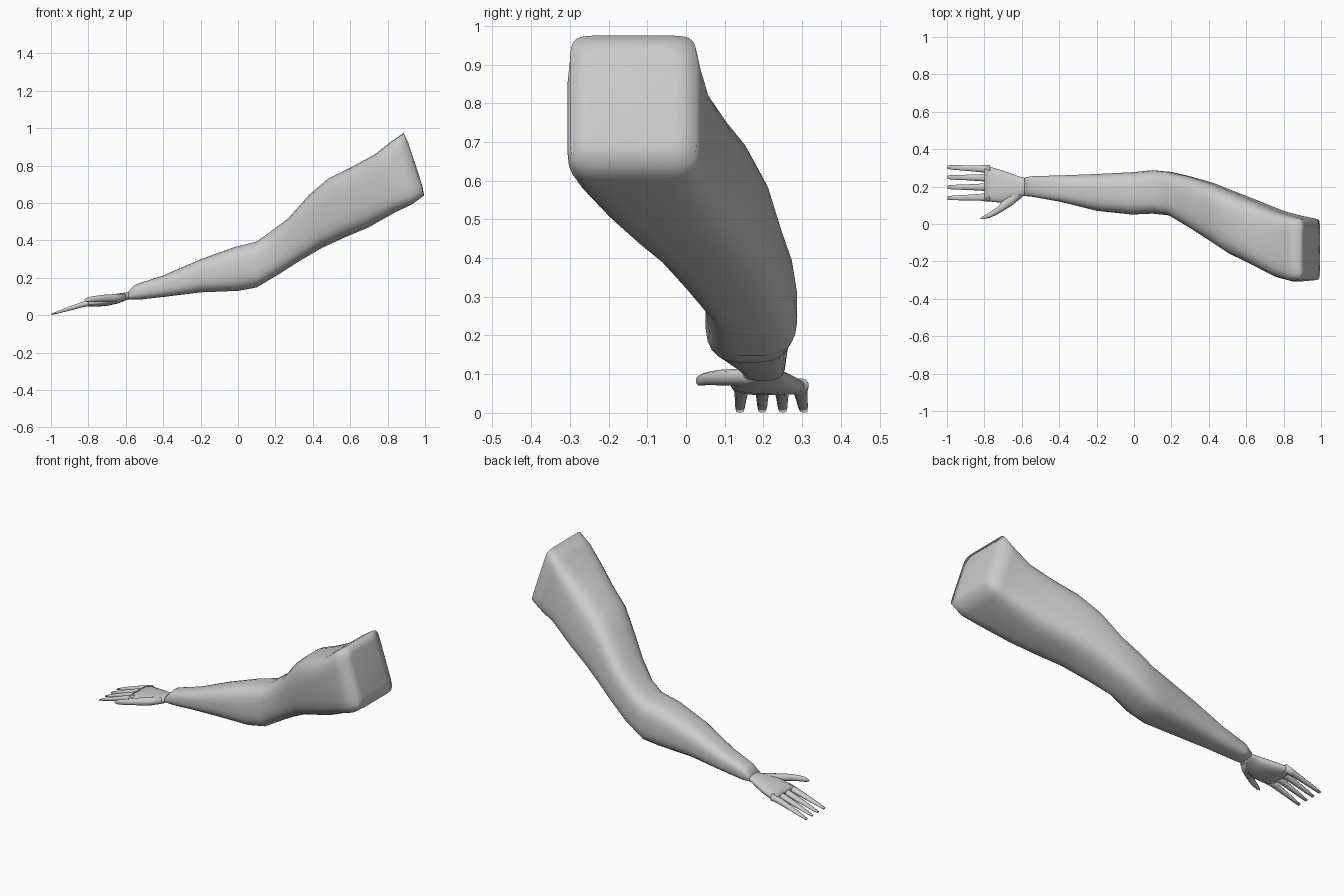
import bpy, bmesh
from math import cos, sin, pi
from mathutils import Vector


def ring(sec, n):
    # section: top x,z / bottom x,z / low y, high y / squareness
    xt, zt, xb, zb, y0, y1, p = sec
    mid = Vector(((xt + xb) / 2, (y0 + y1) / 2, (zt + zb) / 2))
    up = Vector(((xt - xb) / 2, 0, (zt - zb) / 2))
    side = Vector((0, (y1 - y0) / 2, 0))

    def power(v):
        return abs(v) ** (2 / p) * (1 if v >= 0 else -1)
    angles = [2 * pi * (i + 0.5) / n for i in range(n)]
    return mid, [mid + side * power(cos(a)) + up * power(sin(a)) for a in angles]


def loft(name, sections, n, bulge=0.0):
    bm = bmesh.new()
    rings = []
    for sec in sections:
        rings.append([bm.verts.new(c) for c in ring(sec, n)[1]])
    # inset end cap, pushed slightly outwards
    mid, pts = ring(sections[-1], n)
    push = (mid - ring(sections[-2], n)[0]).normalized() * bulge
    rings.append([bm.verts.new(mid + (c - mid) * 0.7 + push) for c in pts])
    for a, b in zip(rings, rings[1:]):
        for i in range(n):
            j = (i + 1) % n
            bm.faces.new((a[i], a[j], b[j], b[i]))
    bm.faces.new(rings[0])
    bm.faces.new(rings[-1])
    bmesh.ops.recalc_face_normals(bm, faces=bm.faces)
    me = bpy.data.meshes.new(name)
    bm.to_mesh(me)
    bm.free()
    for f in me.polygons:
        f.use_smooth = True
    ob = bpy.data.objects.new(name, me)
    bpy.context.collection.objects.link(ob)
    return ob


# forearm, elbow and upper arm
loft("arm", [
    (-.585, .13, -.585, .085, .15, .25, 2.6),
    (-.55, .165, -.53, .083, .145, .256, 2.8),
    (-.40, .213, -.38, .10, .118, .26, 2.8),
    (-.20, .30, -.20, .122, .07, .268, 2.8),
    (-.02, .365, 0, .13, .05, .277, 3),
    (.10, .395, .10, .148, .055, .288, 3.2),
    (.17, .445, .22, .22, .045, .279, 3.2),
    (.27, .52, .33, .29, -.017, .254, 3.2),
    (.38, .645, .45, .36, -.09, .22, 3.2),
    (.48, .73, .57, .415, -.16, .175, 3.4),
    (.60, .79, .70, .47, -.22, .125, 3.6),
    (.73, .86, .84, .55, -.285, .068, 4.5),
    (.82, .93, .93, .592, -.307, .043, 6),
    (.885, .975, .995, .64, -.30, .028, 9),
], 24, 0.008)

# palm
loft("palm", [
    (-.56, .125, -.56, .088, .158, .243, 2.3),
    (-.60, .122, -.60, .080, .147, .250, 2.3),
    (-.64, .117, -.64, .063, .125, .264, 2.3),
    (-.70, .108, -.70, .050, .112, .286, 2.5),
    (-.76, .096, -.76, .046, .118, .303, 2.8),
    (-.80, .086, -.80, .046, .121, .315, 3.2),
], 20)

# thumb
loft("thumb", [
    (-.60, .115, -.60, .080, .140, .20, 2.2),
    (-.65, .114, -.65, .070, .100, .17, 2.2),
    (-.70, .112, -.70, .070, .068, .125, 2.2),
    (-.735, .108, -.735, .072, .049, .088, 2.2),
    (-.77, .103, -.77, .071, .033, .064, 2.2),
    (-.805, .096, -.805, .070, .026, .043, 2.2),
    (-.822, .086, -.822, .074, .027, .033, 2.2),
], 12)

# four fingers, tapering down to the ground
for k, (base, tip) in enumerate([(.144, .139), (.197, .197), (.247, .250), (.293, .304)]):
    secs = []
    for x, top, low, w in [(-.77, .09, .052, .024), (-.82, .076, .045, .019),
                           (-.90, .048, .025, .015), (-.96, .025, .010, .013),
                           (-.998, .008, .001, .010)]:
        y = base + (tip - base) * (-.77 - x) / .228
        secs.append((x, top, x, low, y - w, y + w, 2.3))
    loft("finger_%d" % (k + 1), secs, 12)
